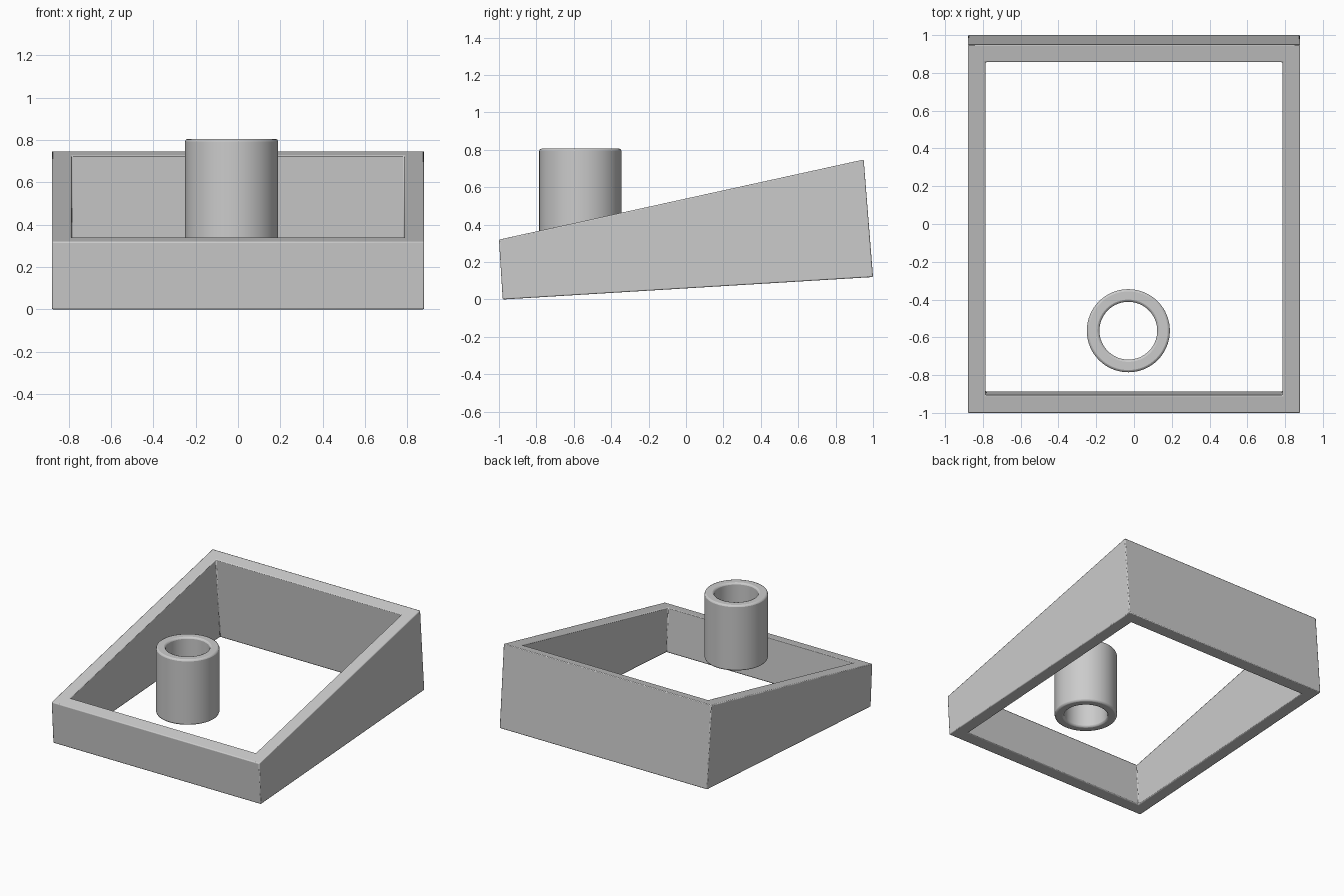
import bpy
import bmesh
import math

# Remove the default cube
cube = bpy.data.objects.get("Cube")
if cube:
    bpy.data.objects.remove(cube, do_unlink=True)

# Single grey colour
grey = bpy.data.materials.new("grey")
grey.use_nodes = True
colour = (0.6, 0.6, 0.6, 1)
grey.diffuse_color = colour
grey.node_tree.nodes["Principled BSDF"].inputs["Base Color"].default_value = colour


def hollow_solid(name, loops, bevel):
    """Bridge each loop to the next, and the last back to the first."""
    bm = bmesh.new()
    rings = [[bm.verts.new(p) for p in loop] for loop in loops]
    for a, b in zip(rings, rings[1:] + rings[:1]):
        for i in range(len(a)):
            j = (i + 1) % len(a)
            bm.faces.new((a[i], a[j], b[j], b[i]))
    bmesh.ops.recalc_face_normals(bm, faces=bm.faces[:])
    mesh = bpy.data.meshes.new(name)
    bm.to_mesh(mesh)
    bm.free()
    mesh.materials.append(grey)
    obj = bpy.data.objects.new(name, mesh)
    bpy.context.collection.objects.link(obj)

    # Small softened edges
    mod = obj.modifiers.new("edge_bevel", "BEVEL")
    mod.width = bevel
    mod.segments = 2
    mod.limit_method = "ANGLE"
    mod.angle_limit = math.radians(40)
    return obj


def sloped_rectangle(half_width, front, back, inset):
    """Rectangle on the sloping line from front to back, each given as (y, z)."""
    slope = (back[1] - front[1]) / (back[0] - front[0])
    y0, y1 = front[0] + inset, back[0] - inset
    z0, z1 = front[1] + inset * slope, back[1] - inset * slope
    w = half_width - inset
    return [(-w, y0, z0), (w, y0, z0), (w, y1, z1), (-w, y1, z1)]


def circle(centre, radius, z, sides=64):
    angles = [2 * math.pi * i / sides for i in range(sides)]
    return [(centre[0] + radius * math.cos(a),
             centre[1] + radius * math.sin(a), z) for a in angles]


# Wedge-shaped open frame
half_width, wall = 0.88, 0.094
bottom = ((-0.98, 0.0), (1.0, 0.12))
top = ((-1.0, 0.32), (0.95, 0.748))
frame = hollow_solid("sloped_frame", [
    sloped_rectangle(half_width, *bottom, 0),
    sloped_rectangle(half_width, *top, 0),
    sloped_rectangle(half_width, *top, wall),
    sloped_rectangle(half_width, *bottom, wall),
], 0.006)

# Upright tube standing free inside the frame
centre, outer, inner, low, high = (-0.03, -0.565), 0.22, 0.153, 0.305, 0.806
tube = hollow_solid("tube", [
    circle(centre, outer, low),
    circle(centre, outer, high),
    circle(centre, inner, high),
    circle(centre, inner, low),
], 0.012)

# Smooth shading with sharp edges kept
for obj in (frame, tube):
    bpy.ops.object.select_all(action="DESELECT")
    obj.select_set(True)
    bpy.context.view_layer.objects.active = obj
    bpy.ops.object.shade_smooth_by_angle(angle=math.radians(30))
